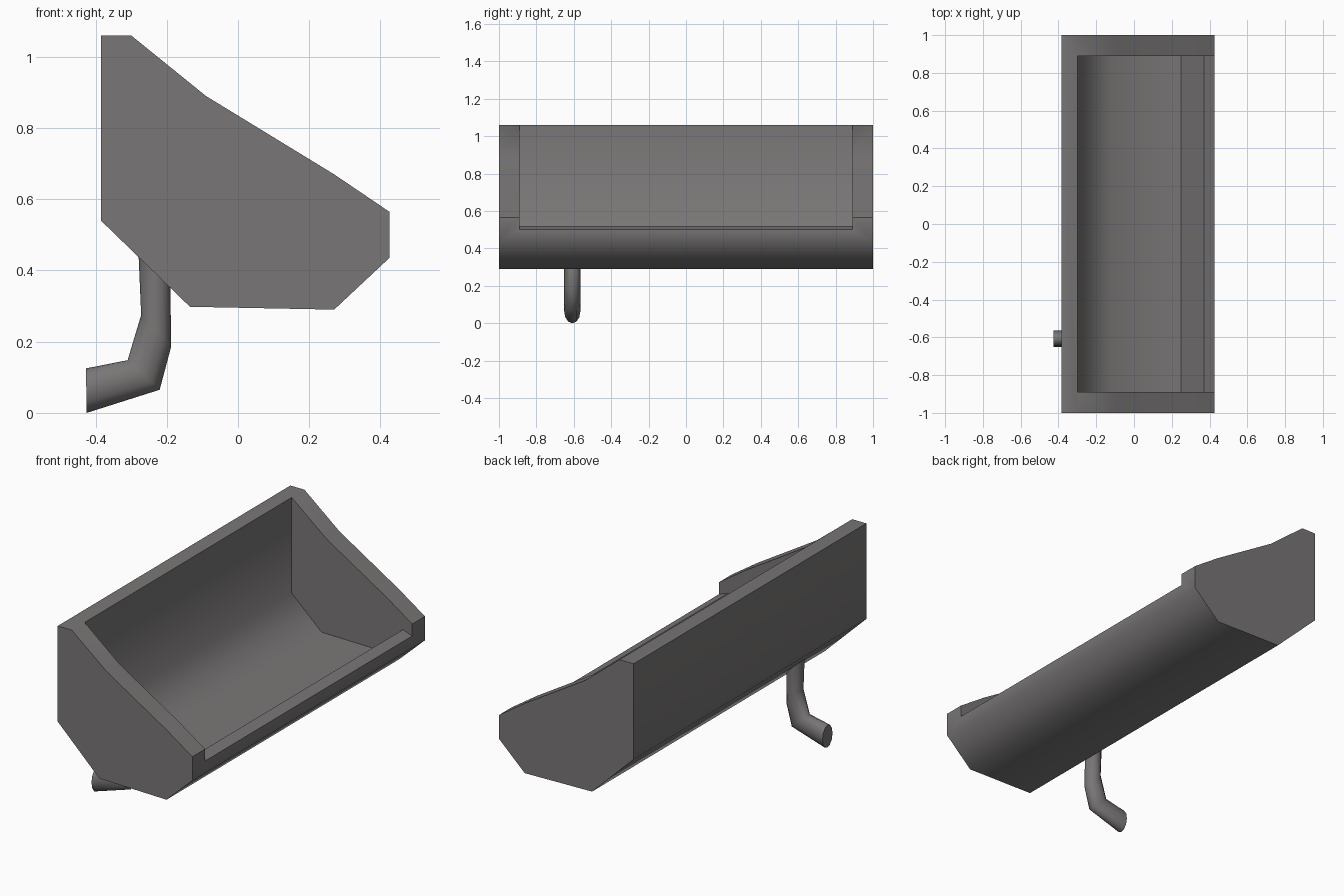
import bpy, bmesh, math
from mathutils import Vector

if "Cube" in bpy.data.objects:
    bpy.data.objects.remove(bpy.data.objects["Cube"])

mat = bpy.data.materials.new("warm dark grey")
mat.diffuse_color = (0.19, 0.182, 0.18, 1)
mat.use_nodes = True
mat.node_tree.nodes["Principled BSDF"].inputs["Base Color"].default_value = mat.diffuse_color


def loft(name, rings):
    """Closed solid through a list of equal-length point rings."""
    bm = bmesh.new()
    vs = [[bm.verts.new(p) for p in r] for r in rings]
    n = len(vs[0])
    for a, b in zip(vs, vs[1:]):
        for i in range(n):
            j = (i + 1) % n
            bm.faces.new((a[i], a[j], b[j], b[i]))
    bm.faces.new(vs[0])
    bm.faces.new(vs[-1])
    bmesh.ops.recalc_face_normals(bm, faces=bm.faces)
    me = bpy.data.meshes.new(name)
    bm.to_mesh(me)
    bm.free()
    me.materials.append(mat)
    ob = bpy.data.objects.new(name, me)
    bpy.context.collection.objects.link(ob)
    return ob


def prism(name, profile, y):
    return loft(name, [[(x, s * y, z) for x, z in profile] for s in (-1, 1)])


def smooth(ob, deg):
    bpy.ops.object.select_all(action='DESELECT')
    ob.select_set(True)
    bpy.context.view_layer.objects.active = ob
    bpy.ops.object.shade_smooth_by_angle(angle=math.radians(deg))


# trough body: side profile run along the length
body = prism("trough_body", [
    (-0.385, 1.06), (-0.385, 0.54), (-0.135, 0.298), (0.27, 0.29),
    (0.425, 0.435), (0.425, 0.565), (0.27, 0.67), (-0.09, 0.89), (-0.30, 1.06)], 1.0)

# basin hollow, open at the top and above the front lip
hollow = prism("basin_cutter", [
    (-0.30, 1.4), (-0.30, 0.54), (-0.12, 0.375), (0.25, 0.37),
    (0.37, 0.52), (0.425, 0.50), (0.6, 0.50), (0.6, 1.4)], 0.89)
mod = body.modifiers.new("basin", 'BOOLEAN')
mod.operation = 'DIFFERENCE'
mod.solver = 'EXACT'
mod.object = hollow
bpy.context.view_layer.objects.active = body
bpy.ops.object.modifier_apply(modifier=mod.name)
bpy.data.objects.remove(hollow)
smooth(body, 50)

# drain pipe: oval rings between the outer and inner side of the bend
bends = [((-0.427, 0.125), (-0.425, 0.0)), ((-0.31, 0.148), (-0.22, 0.065)),
         ((-0.272, 0.275), (-0.188, 0.185)), ((-0.28, 0.46), (-0.19, 0.39))]
rings = []
for a, b in bends:
    a, b = Vector((a[0], -0.608, a[1])), Vector((b[0], -0.608, b[1]))
    mid, half = (a + b) / 2, (a - b) / 2
    rings.append([mid + half * math.cos(t) + Vector((0, 0.043 * math.sin(t), 0))
                  for t in (i * math.tau / 12 for i in range(12))])
pipe = loft("drain_pipe", rings)
smooth(pipe, 60)
